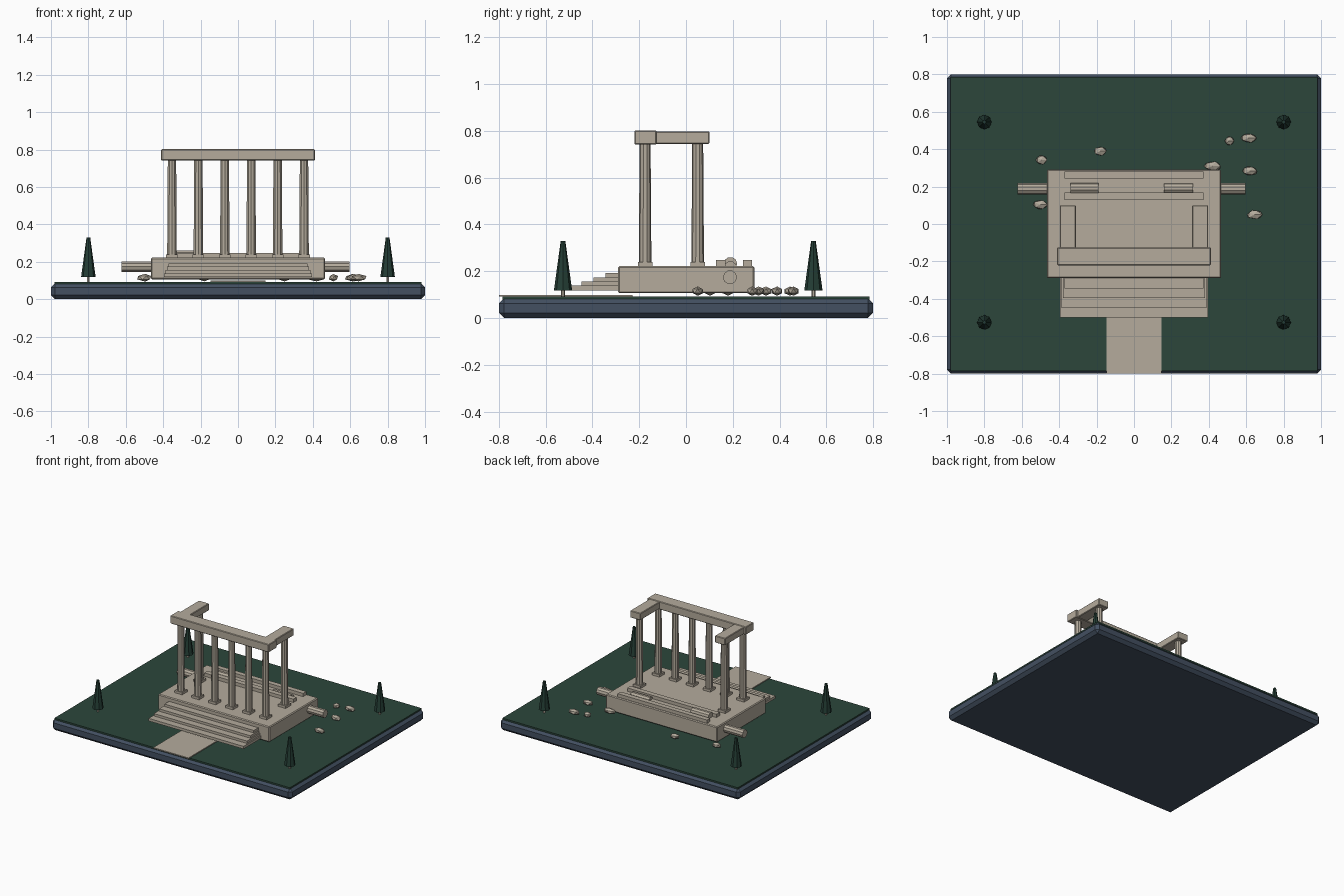
import bpy, math, random
from mathutils import Vector

if "Cube" in bpy.data.objects:
    bpy.data.objects.remove(bpy.data.objects["Cube"])

random.seed(4)


def mat(name, col):
    m = bpy.data.materials.new(name)
    m.diffuse_color = (*col, 1)
    m.use_nodes = True
    m.node_tree.nodes["Principled BSDF"].inputs["Base Color"].default_value = m.diffuse_color
    return m


STONE = mat("weathered_stone", (0.46, 0.41, 0.335))
GRASS = mat("dark_grass", (0.025, 0.061, 0.044))
TREE = mat("cypress_green", (0.018, 0.048, 0.036))
SLATE = mat("slate_blue", (0.056, 0.08, 0.12))


def finish(o, name, m):
    o.name = name
    o.data.materials.append(m)
    return o


# Box given by its minimum and maximum corners
def box(name, lo, hi, m, bevel=0.0):
    lo, hi = Vector(lo), Vector(hi)
    bpy.ops.mesh.primitive_cube_add(size=1, location=(lo + hi) / 2)
    o = bpy.context.object
    for v in o.data.vertices:
        v.co = v.co * (hi - lo)
    if bevel:
        b = o.modifiers.new("bevel", 'BEVEL')
        b.width = bevel
        b.segments = 1
    return finish(o, name, m)


# Vertical tapered prism
def cone(name, x, y, z0, z1, r0, r1, sides, m):
    bpy.ops.mesh.primitive_cone_add(vertices=sides, radius1=r0, radius2=r1,
                                    depth=z1 - z0, location=(x, y, (z0 + z1) / 2))
    return finish(bpy.context.object, name, m)


# Fallen drum lying along x
def drum(name, x0, x1, y, z, r):
    bpy.ops.mesh.primitive_cylinder_add(vertices=10, radius=r, depth=x1 - x0,
                                        location=((x0 + x1) / 2, y, z),
                                        rotation=(0, math.pi / 2, 0))
    return finish(bpy.context.object, name, STONE)


# Display base, lawn and path
box("display_base", (-1, -0.8, 0), (1, 0.8, 0.085), SLATE, 0.022)
box("lawn", (-0.982, -0.785, 0.08), (0.982, 0.785, 0.092), GRASS)
box("path", (-0.147, -0.8, 0.091), (0.147, -0.228, 0.099), STONE)

# Podium and front steps
box("podium", (-0.465, -0.29, 0.106), (0.465, 0.292, 0.222), STONE, 0.006)
for i in range(4):
    w = 0.396 - 0.008 * i
    box(f"step_{i + 1}", (-w, -0.5 + 0.052 * i, 0.118 + 0.018 * i),
        (w, -0.27, 0.138 + 0.018 * i), STONE)

# Six front columns and one behind each end
spots = [(-0.353 + 0.1412 * i, -0.175) for i in range(6)] + [(-0.353, 0.05), (0.353, 0.05)]
for i, (x, y) in enumerate(spots):
    box(f"column_plinth_{i + 1}", (x - 0.031, y - 0.031, 0.218), (x + 0.031, y + 0.031, 0.24), STONE)
    cone(f"column_shaft_{i + 1}", x, y, 0.238, 0.746, 0.027, 0.0235, 10, STONE)

# Lintels
box("front_lintel", (-0.411, -0.221, 0.742), (0.411, -0.126, 0.802), STONE, 0.004)
for s, n in ((-1, "left"), (1, "right")):
    a, b = sorted((s * 0.311, s * 0.396))
    box(f"{n}_lintel", (a, -0.13, 0.745), (b, 0.1, 0.798), STONE, 0.004)

# Low wall remains and fallen drums
box("rear_wall_remains", (-0.372, 0.244, 0.218), (0.372, 0.282, 0.247), STONE)
box("inner_wall_remains", (-0.372, 0.129, 0.218), (0.372, 0.168, 0.247), STONE)
drum("top_drum_left", -0.34, -0.19, 0.19, 0.232, 0.029)
drum("top_drum_right", 0.16, 0.315, 0.19, 0.214, 0.029)
drum("side_drum_left", -0.623, -0.4, 0.188, 0.174, 0.03)
drum("side_drum_right", 0.4, 0.597, 0.188, 0.174, 0.03)

# Scattered rubble: x, y, size
for i, (x, y, r) in enumerate([(-0.18, 0.39, 0.037), (-0.495, 0.342, 0.032), (-0.5, 0.103, 0.042),
                               (0.51, 0.445, 0.026), (0.613, 0.46, 0.046), (0.62, 0.283, 0.044),
                               (0.645, 0.05, 0.043), (0.42, 0.31, 0.05), (0.25, 0.18, 0.04)]):
    bpy.ops.mesh.primitive_ico_sphere_add(subdivisions=1, radius=1, location=(x, y, 0.115))
    o = bpy.context.object
    for v in o.data.vertices:
        k = random.uniform(0.9, 1.1)
        v.co = (v.co.x * r * k, v.co.y * 0.026 * k, v.co.z * 0.02)
    finish(o, f"rubble_{i + 1}", STONE)

# Cypress trees in the corners
for i, (x, y) in enumerate([(-0.8, -0.526), (0.8, -0.526), (-0.8, 0.545), (0.8, 0.545)]):
    cone(f"tree_trunk_{i + 1}", x, y, 0.09, 0.122, 0.008, 0.008, 6, STONE)
    cone(f"tree_crown_{i + 1}", x, y, 0.118, 0.329, 0.039, 0.010, 8, TREE)
